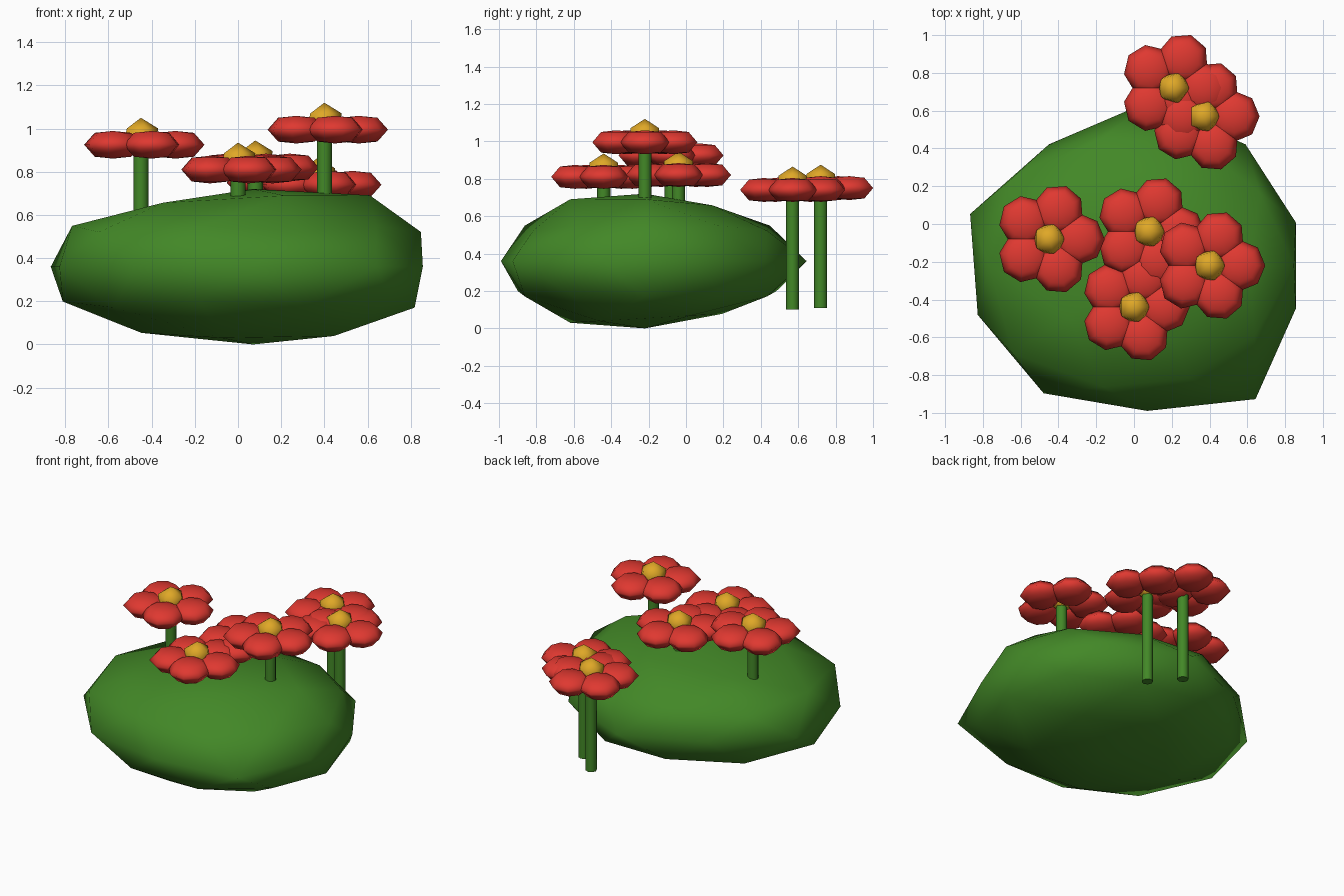
import bpy
from math import cos, sin, pi, atan2, floor, hypot

cube = bpy.data.objects.get("Cube")
if cube:
    bpy.data.objects.remove(cube, do_unlink=True)


def material(name, rgb):
    mat = bpy.data.materials.new(name)
    mat.use_nodes = True
    mat.diffuse_color = (*rgb, 1)
    mat.node_tree.nodes["Principled BSDF"].inputs["Base Color"].default_value = (*rgb, 1)
    return mat


GREEN = material("leaf green", (0.055, 0.245, 0.02))
RED = material("petal red", (0.74, 0.04, 0.03))
YELLOW = material("pollen yellow", (0.74, 0.39, 0.02))


def finish(name, mat, scale=(1, 1, 1)):
    obj = bpy.context.object
    obj.name = name
    obj.scale = scale
    obj.data.materials.append(mat)
    for face in obj.data.polygons:
        face.use_smooth = True
    return obj


def ring_value(values, turn):
    """Blend between evenly spaced values around a ring."""
    pos = turn * len(values)
    i = floor(pos + 1e-4)
    t = max(0, pos - i)
    n = len(values)
    return values[i % n] * (1 - t) + values[(i + 1) % n] * t


# Bush: a squashed ball with an uneven outline at each level
WAIST = [0.78, 0.835, 0.91, 0.835, 0.93, 0.89, 0.88, 0.81, 0.92, 0.78]
CROWN = [0.97, 0.76, 0.93, 0.93, 0.84]
UPPER = [0.82, 0.81, 0.93, 0.93, 0.74]
LOWER = [0.83, 0.87, 0.93, 0.84, 0.83]

bpy.ops.mesh.primitive_ico_sphere_add(subdivisions=2, radius=1)
bush = finish("bush", GREEN)
for v in bush.data.vertices:
    x, y, z = v.co
    angle = atan2(y, x)
    turn = angle / (2 * pi)
    lift = 0
    if abs(z) < 0.1:
        factor = ring_value(WAIST, turn - 0.05)
    elif z > 0.7:
        factor = ring_value(CROWN, turn)
        lift = 0.03 * cos(angle + 0.6) if z < 0.95 else 0
    elif z > 0:
        factor = ring_value(UPPER, turn)
    else:
        factor = ring_value(LOWER, turn - 0.1)
        lift = 0.025 * sin(angle) if -0.95 < z < -0.7 else 0
    r = hypot(x, y) * factor
    v.co = (0.07 + 1.06 * r * cos(angle), -0.22 + 0.95 * r * sin(angle),
            0.36 + 0.36 * z + lift)


# Flower: a stem, five flattened petals and a pointed centre
def flower(number, x, y, z):
    bpy.ops.mesh.primitive_cylinder_add(vertices=8, radius=0.035, depth=0.64,
                                        location=(x, y, z - 0.32))
    finish(f"stem_{number}", GREEN)
    bpy.ops.object.shade_smooth_by_angle(angle=pi / 3)
    for k in range(5):
        a = k * 2 * pi / 5
        bpy.ops.mesh.primitive_uv_sphere_add(
            segments=8, ring_count=4, radius=1, rotation=(0, 0, a),
            location=(x + 0.16 * cos(a), y + 0.16 * sin(a), z))
        petal = finish(f"petal_{number}_{k + 1}", RED, (0.135, 0.135, 0.064))
        # Flatten the top and bottom into broad caps
        for v in petal.data.vertices:
            if 0.1 < abs(v.co.z) < 0.9:
                v.co.x *= 0.9
                v.co.y *= 0.9
                v.co.z *= 1.22
    bpy.ops.mesh.primitive_ico_sphere_add(subdivisions=1, radius=0.09,
                                          location=(x, y, z + 0.035))
    finish(f"flower_centre_{number}", YELLOW)


SPOTS = [(-0.45, -0.08, 0.925), (0.08, -0.04, 0.82), (0.40, -0.22, 0.995),
         (0.0, -0.44, 0.81), (0.37, 0.57, 0.74), (0.21, 0.72, 0.75)]
for number, spot in enumerate(SPOTS, 1):
    flower(number, *spot)
